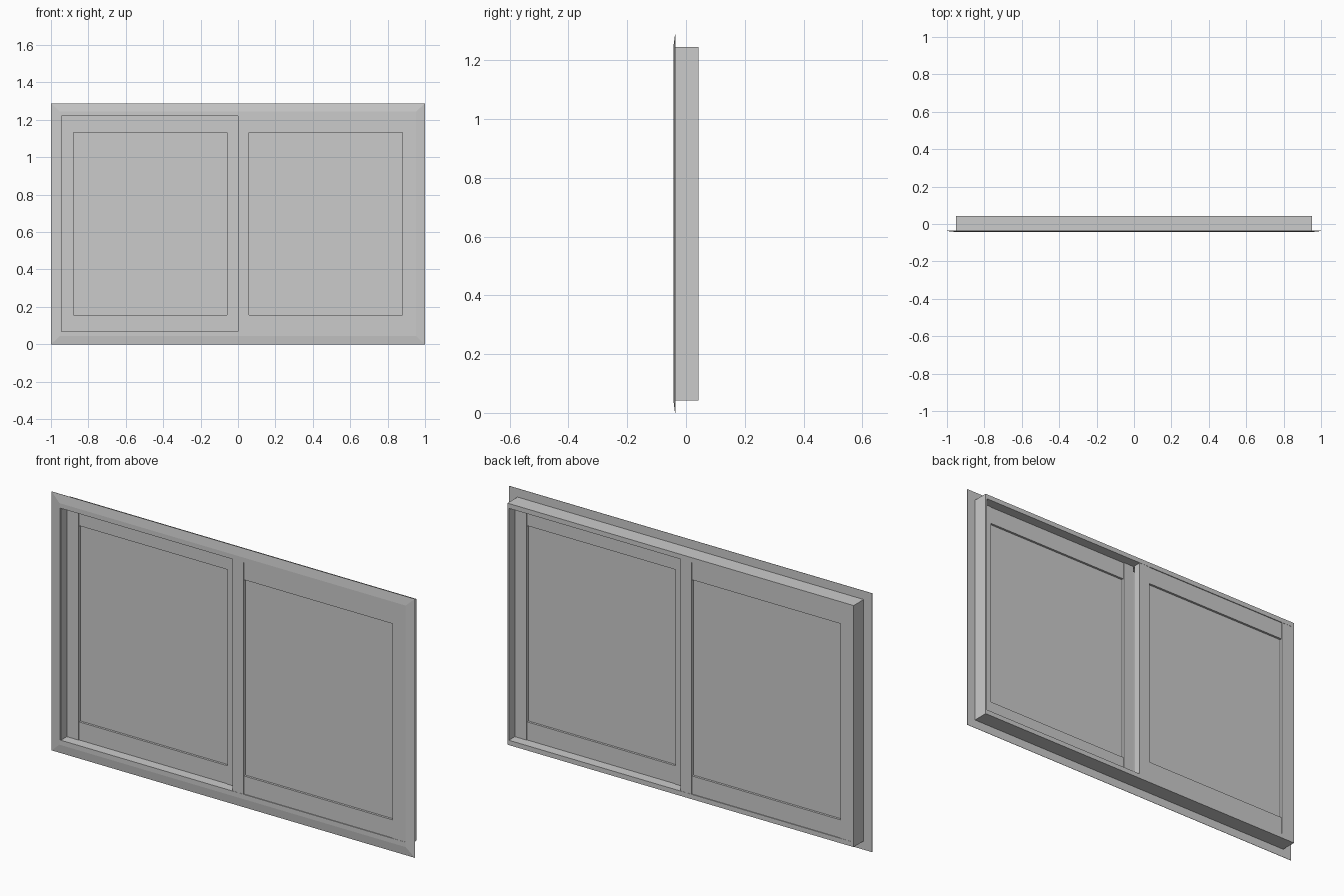
import bpy, bmesh

if "Cube" in bpy.data.objects:
    bpy.data.objects.remove(bpy.data.objects["Cube"])

H = 1.288          # overall height
MID = H / 2


def finish(name, bm):
    bmesh.ops.recalc_face_normals(bm, faces=bm.faces)
    me = bpy.data.meshes.new(name)
    bm.to_mesh(me)
    bm.free()
    ob = bpy.data.objects.new(name, me)
    bpy.context.collection.objects.link(ob)
    return ob


def ring(name, profile):
    """Mitred rectangular ring; profile points are (half width, half height, y)."""
    bm = bmesh.new()
    loops = [[bm.verts.new((sx * hx, y, MID + sz * hz))
              for sx, sz in ((-1, -1), (1, -1), (1, 1), (-1, 1))]
             for hx, hz, y in profile]
    for a, b in zip(loops, loops[1:] + loops[:1]):
        for i in range(4):
            j = (i + 1) % 4
            bm.faces.new((a[i], a[j], b[j], b[i]))
    return finish(name, bm)


def box(name, x, y, z):
    bm = bmesh.new()
    bmesh.ops.create_cube(bm, size=1)
    for v in bm.verts:
        v.co = [r[0] + (c + 0.5) * (r[1] - r[0]) for c, r in zip(v.co, (x, y, z))]
    return finish(name, bm)


# Frame body lining the opening
ring("window_frame", [(0.953, 0.601, -0.0405), (0.953, 0.601, 0.043),
                      (0.945, 0.577, 0.043), (0.945, 0.577, -0.0405)])

# Thin bevelled flange around the front
ring("front_flange", [(1.0, 0.644, -0.036), (1.0, 0.644, -0.0375),
                      (0.953, 0.601, -0.043), (0.95, 0.577, -0.043),
                      (0.95, 0.577, -0.036)])

# Two sliding sashes: right one in the front track, left one in the rear track
for side, s in (("left", -1), ("right", 1)):
    def span(a, b):
        return (s * a, s * b) if s > 0 else (-b, -a)

    # y is mirrored: right sash in front (-y), left sash behind (+y)
    def depth(a, b):
        return (-b, -a) if s > 0 else (a, b)

    z0, z1 = 0.067, 1.221
    box(side + "_meeting_stile", span(0.0, 0.06), depth(0.004, 0.042), (z0, z1))
    box(side + "_outer_stile", span(0.88, 0.945), depth(0.004, 0.042), (z0, z1))
    box(side + "_top_rail", span(0.06, 0.88), depth(0.007, 0.039), (1.133, z1))
    box(side + "_bottom_rail", span(0.06, 0.88), depth(0.007, 0.039), (z0, 0.157))
    box(side + "_pane", span(0.06, 0.88), depth(0.018, 0.028), (0.157, 1.133))
